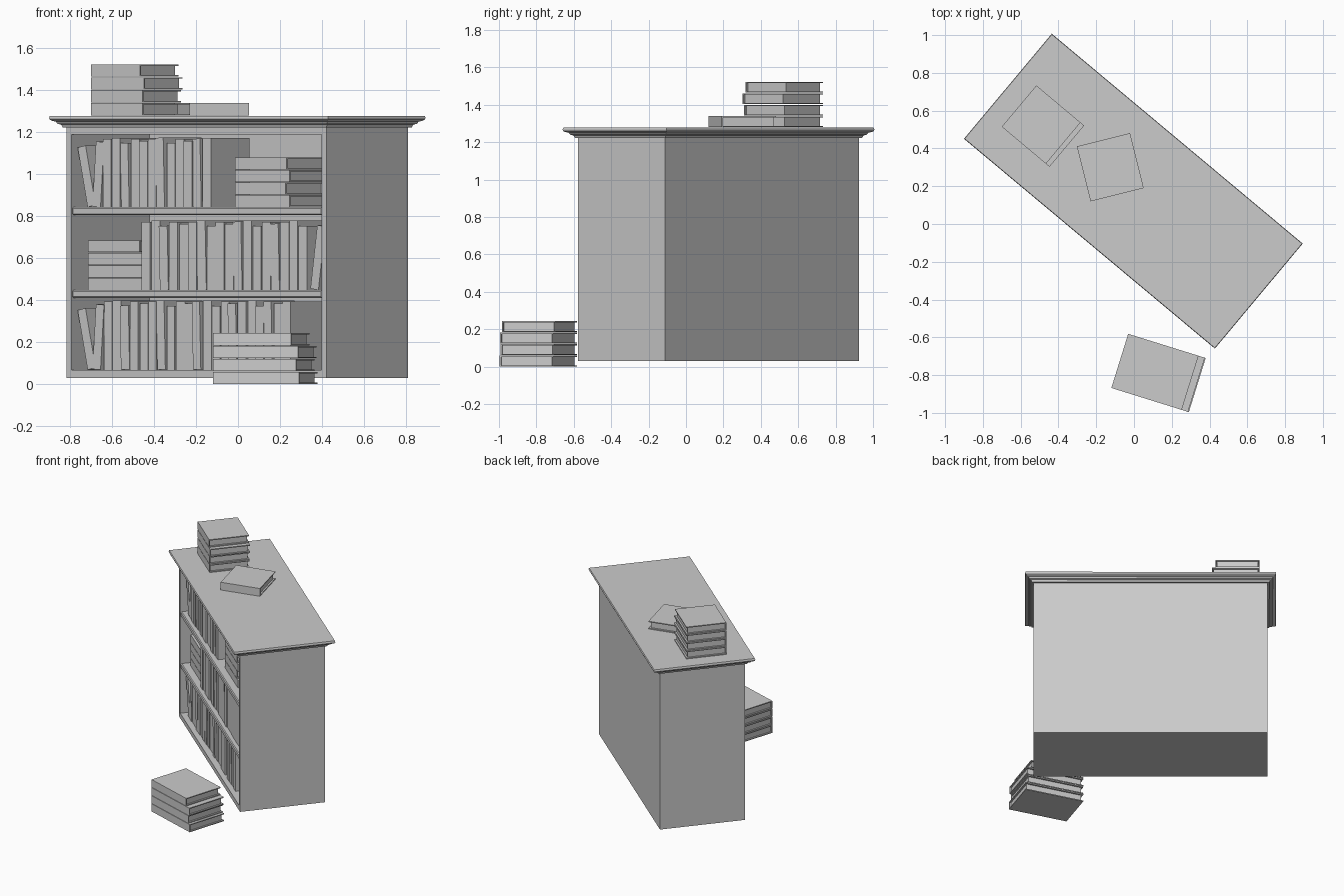
import bpy, bmesh, random
from math import radians, pi
from mathutils import Matrix, Vector

if "Cube" in bpy.data.objects:
    bpy.data.objects.remove(bpy.data.objects["Cube"])

random.seed(4)
# The whole case stands turned on the floor; local x = width, local y = depth
CASE = Matrix.Translation((0, 0.178, 0)) @ Matrix.Rotation(radians(-39.9), 4, 'Z')
HW, F, B = 0.807, -0.309, 0.298      # half width, front and back of the carcass
Z0, Z1, TH = 0.03, 1.228, 0.03


def box(bm, lo, hi, m=Matrix()):
    lo, hi = Vector(lo), Vector(hi)
    s = Matrix.Diagonal((*(hi - lo), 1))
    bmesh.ops.create_cube(bm, size=1, matrix=m @ Matrix.Translation((lo + hi) / 2) @ s)


def finish(name, bm, world=Matrix(), bevel=0):
    bmesh.ops.recalc_face_normals(bm, faces=bm.faces)
    me = bpy.data.meshes.new(name)
    bm.to_mesh(me)
    bm.free()
    ob = bpy.data.objects.new(name, me)
    bpy.context.collection.objects.link(ob)
    ob.matrix_world = world
    if bevel:
        mod = ob.modifiers.new("edge", 'BEVEL')
        mod.width, mod.segments = bevel, 1
    return ob


def panel(name, lo, hi, bevel=0):
    bm = bmesh.new()
    box(bm, lo, hi)
    finish(name, bm, CASE, bevel)


def book(bm, m, L, D, T):
    """Book lying flat: spine along x at y=0, two covers and a recessed page block."""
    c, g = 0.007, 0.012
    box(bm, (0, 0, 0), (L, D, c), m)
    box(bm, (0, 0, T - c), (L, D, T), m)
    box(bm, (0, 0, c), (L, c, T - c), m)
    box(bm, (g, c, c), (L - g, D - g, T - c), m)


# Carcass
panel("left_side", (-HW, F, Z0), (-HW + TH, B, Z1))
panel("right_side", (HW - TH, F, Z0), (HW, B, Z1))
panel("back_panel", (-HW + TH, B - 0.025, Z0), (HW - TH, B, Z1))
IN = HW - TH
panel("bottom_board", (-IN, F, Z0), (IN, B - 0.025, 0.068))
panel("head_board", (-IN, F, 1.188), (IN, B - 0.025, Z1))
panel("lower_shelf", (-IN, F + 0.004, 0.41), (IN, B - 0.025, 0.448), 0.006)
panel("upper_shelf", (-IN, F + 0.004, 0.805), (IN, B - 0.025, 0.843), 0.006)

# Moulded top: a stepped profile swept round the rectangle
bm = bmesh.new()
rings = []
for o, z in [(0.012, 1.222), (0.018, 1.236), (0.03, 1.24), (0.036, 1.25), (0.05, 1.255),
             (0.057, 1.26), (0.059, 1.268), (0.056, 1.278)]:
    rings.append([bm.verts.new((sx * (HW + o), (B + o if sy > 0 else F - o), z))
                  for sx, sy in ((-1, -1), (1, -1), (1, 1), (-1, 1))])
for a, b in zip(rings, rings[1:]):
    for i in range(4):
        j = (i + 1) % 4
        bm.faces.new((a[i], a[j], b[j], b[i]))
bm.faces.new(rings[0][::-1])
bm.faces.new(rings[-1])
finish("moulded_top", bm, CASE)


def standing(bm, u, z, lean, h, t, v=-0.27, d=0.285):
    """Upright book whose lower left corner (right when leaning right) is at u."""
    off = 0 if lean > 0 else t
    m = (Matrix.Translation((u, v, z)) @ Matrix.Rotation(lean, 4, 'Y')
         @ Matrix.Translation((off, 0, 0)) @ Matrix.Rotation(-pi / 2, 4, 'Y'))
    book(bm, m, h, d, t)


def row(name, z, u0, u1, n, leaning):
    bm = bmesh.new()
    pitch = (u1 - u0) / n
    for i in range(n):
        h = (0.325, 0.33, 0.305, 0.325, 0.315)[i % 5]
        t = pitch * random.uniform(0.86, 0.97)
        standing(bm, u0 + i * pitch, z, -0.025 if i % 4 == 2 else 0, h, t,
                 -0.27 + random.uniform(-0.004, 0.008))
    for u, lean, h in leaning:
        standing(bm, u, z, lean, h, 0.05)
    finish(name, bm, CASE)


# Rows of upright books
ends = [(-0.708, -0.215, 0.29), (-0.628, 0.07, 0.31)]
row("top_shelf_books", 0.843, -0.61, 0.056, 12, ends)
row("middle_shelf_books", 0.448, -0.372, 0.66, 18, [(0.725, 0.14, 0.305)])
row("bottom_shelf_books", 0.068, -0.61, 0.56, 21, ends)


def pile(name, world, lengths, depth, t=0.06):
    bm = bmesh.new()
    for i, L in enumerate(lengths):
        book(bm, Matrix.Translation((0, 0, i * t)), L, depth, t - 0.003)
    finish(name, bm, world)


def place(x, y, z, deg=0):
    return Matrix.Translation((x, y, z)) @ Matrix.Rotation(radians(deg), 4, 'Z')


# Lying piles
pile("top_shelf_pile", CASE @ place(0.19, -0.25, 0.843), (0.34, 0.315, 0.34, 0.32), 0.285)
pile("middle_shelf_pile", CASE @ place(-0.723, -0.25, 0.448), (0.34, 0.335, 0.34, 0.32), 0.285)
pile("case_top_pile", place(-0.70, 0.515, 1.28, -40), (0.32, 0.32, 0.33, 0.305), 0.285, 0.0615)
pile("case_top_single_book", place(-0.23, 0.12, 1.28, 14), (0.29,), 0.30, 0.062)
pile("floor_pile", place(-0.12, -0.868, 0, -17.3), (0.43, 0.415, 0.425, 0.39), 0.30, 0.0615)
